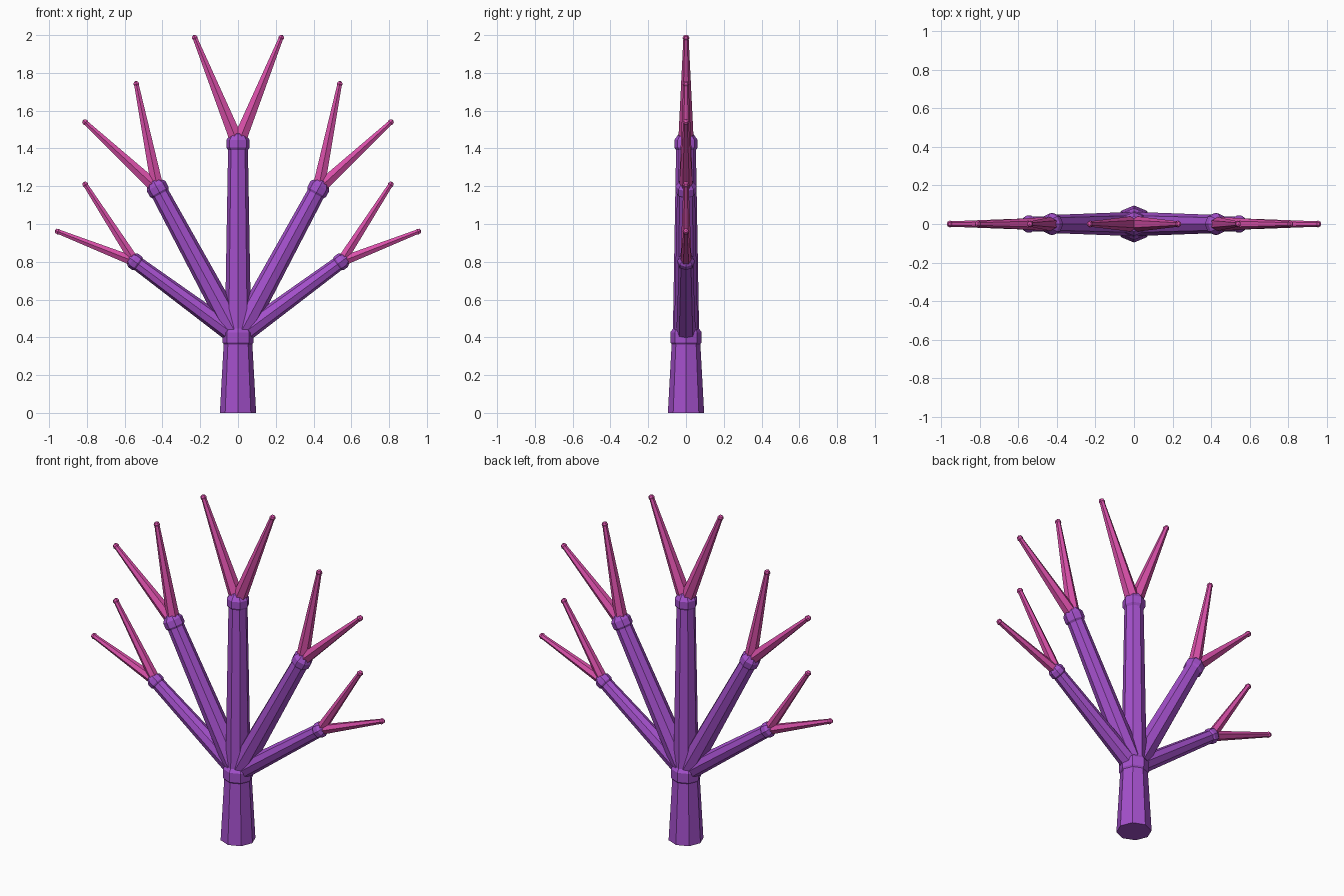
import bpy, bmesh, math
from mathutils import Vector, Matrix

if "Cube" in bpy.data.objects:
    bpy.data.objects.remove(bpy.data.objects["Cube"])


def material(name, rgb):
    m = bpy.data.materials.new(name)
    m.diffuse_color = (*rgb, 1)
    m.use_nodes = True
    m.node_tree.nodes["Principled BSDF"].inputs["Base Color"].default_value = m.diffuse_color
    return m


PURPLE = material("purple", (0.37, 0.08, 0.60))
PINK = material("pink", (0.70, 0.08, 0.40))


def finish(name, bm, mat):
    me = bpy.data.meshes.new(name)
    bm.to_mesh(me)
    bm.free()
    me.materials.append(mat)
    ob = bpy.data.objects.new(name, me)
    bpy.context.collection.objects.link(ob)


def frame(a, b):
    # tilt about y only, since the whole tree lies in the xz plane
    d = b - a
    return Matrix.Rotation(math.atan2(d.x, d.z), 4, 'Y')


def limb(name, a, b, r1, r2, sides, mat):
    a, b = Vector((a[0], 0, a[1])), Vector((b[0], 0, b[1]))
    bm = bmesh.new()
    bmesh.ops.create_cone(bm, cap_ends=True, segments=sides, radius1=r1, radius2=r2,
                          depth=(b - a).length,
                          matrix=Matrix.Translation((a + b) / 2) @ frame(a, b))
    finish(name, bm, mat)


def knob(name, p, angle, r, sides, rings, mat):
    bm = bmesh.new()
    bmesh.ops.create_uvsphere(bm, u_segments=sides, v_segments=rings, radius=r,
                              matrix=Matrix.Translation((p[0], 0, p[1])) @ Matrix.Rotation(angle, 4, 'Y'))
    finish(name, bm, mat)


# trunk and its crown joint
limb("trunk", (0, 0), (0, 0.40), 0.096, 0.074, 8, PURPLE)
knob("trunk_joint", (0, 0.40), 0, 0.087, 8, 5, PURPLE)

# branch end, base radius, end radius, two twig tips
branches = [
    ((0, 1.425), 0.070, 0.052, ((-0.228, 1.985), (0.228, 1.985))),
    ((0.425, 1.185), 0.063, 0.047, ((0.538, 1.74), (0.808, 1.538))),
    ((0.545, 0.80), 0.052, 0.037, ((0.808, 1.208), (0.953, 0.96))),
]
for i, (end, r1, r2, tips) in enumerate(branches):
    for s in ((1,) if i == 0 else (1, -1)):
        tag = f"{i}_{'right' if s > 0 else 'left'}"
        e = (end[0] * s, end[1])
        limb("branch_" + tag, (0, 0.40), e, r1, r2, 8, PURPLE)
        knob("branch_joint_" + tag, e, math.atan2(e[0], e[1] - 0.4), r2 * 1.25, 8, 5, PURPLE)
        for j, t in enumerate(tips):
            t = (t[0] * s, t[1])
            limb(f"twig_{tag}_{j}", e, t, r2 * 0.8, 0.014, 6, PINK)
            knob(f"twig_tip_{tag}_{j}", t, math.atan2(t[0] - e[0], t[1] - e[1]), 0.018, 6, 4, PINK)
